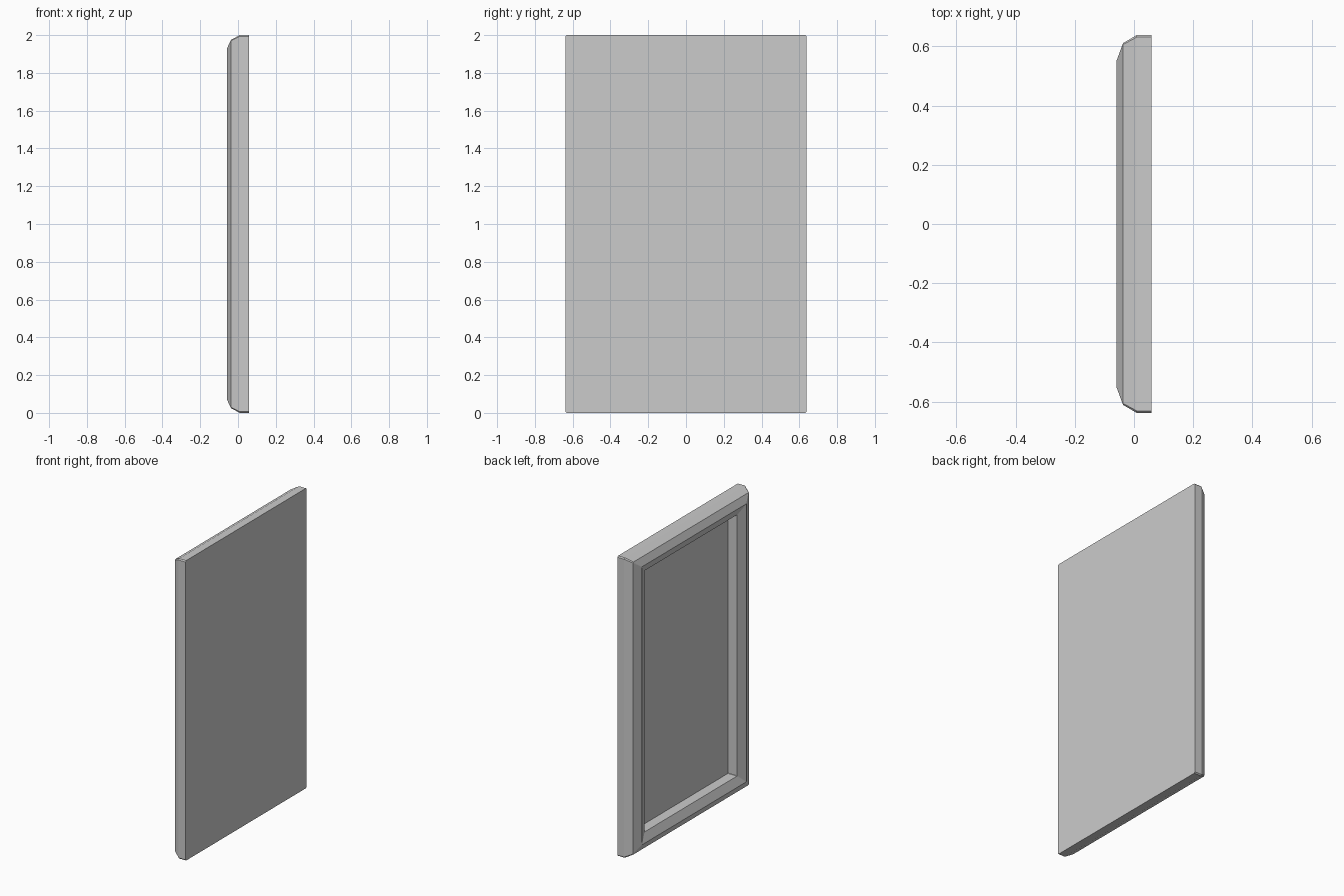
import bpy, bmesh

if "Cube" in bpy.data.objects:
    bpy.data.objects.remove(bpy.data.objects["Cube"])

HY, HZ = 0.638, 1.0      # half width and half height


def ring(bm, x, inset_y, inset_z, cut):
    """Upright rectangle with clipped corners, inset from the outer border."""
    y, z = HY - inset_y, HZ - inset_z
    pts = [(y, z - cut), (y - cut, z), (cut - y, z), (-y, z - cut),
           (-y, cut - z), (cut - y, -z), (y - cut, -z), (y, cut - z)]
    return [bm.verts.new((x, a, b + HZ)) for a, b in pts]


def finish(name, bm):
    me = bpy.data.meshes.new(name)
    bm.to_mesh(me)
    bm.free()
    bpy.context.collection.objects.link(bpy.data.objects.new(name, me))


# Frame moulding: flat back, bevelled outside, ridge, inward slope, recess wall
PROFILE = [
    (0.0595, 0.0, 0.0, 0.007),
    (0.009, 0.0, 0.0, 0.007),
    (-0.037, 0.027, 0.025, 0.005),
    (-0.0595, 0.088, 0.073, 0.002),
    (-0.035, 0.149, 0.129, 0.002),
    (0.032, 0.149, 0.129, 0.002),
]
bm = bmesh.new()
rings = [ring(bm, *p) for p in PROFILE]
for a, b in zip(rings, rings[1:]):
    for i in range(8):
        j = (i + 1) % 8
        bm.faces.new((a[i], a[j], b[j], b[i]))
bm.faces.new(rings[0])
bmesh.ops.recalc_face_normals(bm, faces=bm.faces)
finish("frame", bm)

# Flat panel at the bottom of the recess, facing -x
bm = bmesh.new()
panel = bm.faces.new(ring(bm, *PROFILE[-1]))
panel.normal_update()
if panel.normal.x > 0:
    panel.normal_flip()
finish("picture_panel", bm)
